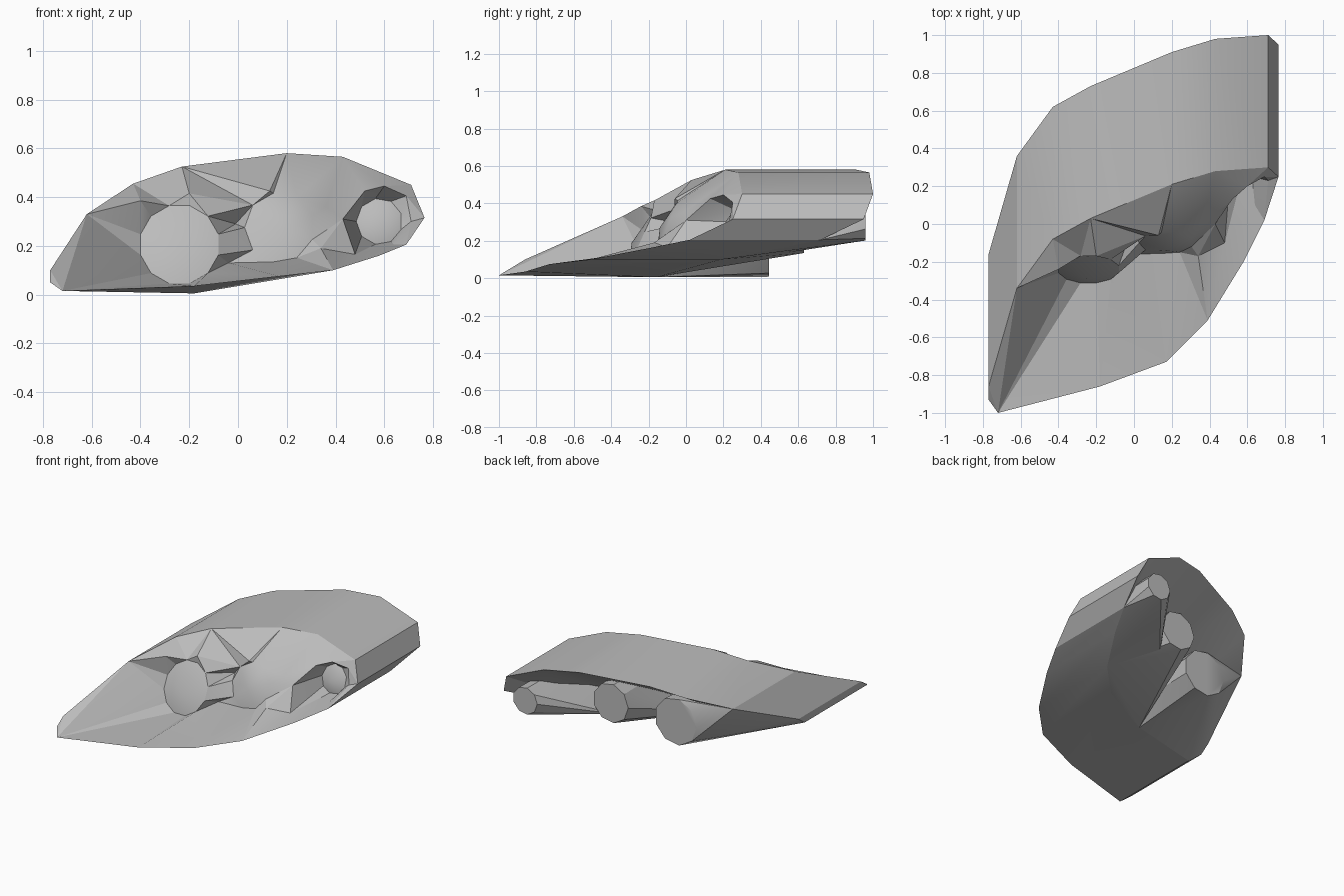
import bpy, bmesh, math
from mathutils import Vector
from mathutils.geometry import delaunay_2d_cdt

cube = bpy.data.objects.get("Cube")
if cube:
    bpy.data.objects.remove(cube, do_unlink=True)

grey = bpy.data.materials.new("plain_grey")
grey.use_nodes = True
grey.diffuse_color = (0.5, 0.5, 0.5, 1)
grey.node_tree.nodes["Principled BSDF"].inputs["Base Color"].default_value = (0.5, 0.5, 0.5, 1)

DEPTH = 0.70

# Rim of the slanted front opening, anticlockwise seen from the front
RIM = [Vector(p) for p in (
    (-.77, -.93, .05), (-.72, -1, .015), (-.18, -.86, .035), (.17, -.73, .075),
    (.39, -.51, .10), (.58, -.2, .16), (.69, .02, .205), (.765, .25, .315),
    (.71, .30, .45), (.43, .28, .565), (.2, .21, .58), (-.23, .03, .525),
    (-.43, -.08, .455), (-.62, -.34, .33), (-.77, -.86, .1))]
BACK_RIM = [p + Vector((0, DEPTH, 0)) for p in RIM]
BACK_RIM[2].z = .005


def ring(x, y, z, r, n=9, tilt=0):
    """Circle facing the front, its top leaning back by the tilt."""
    points = []
    for i in range(n):
        a = math.tau * (i + .5) / n
        rise = r * math.sin(a)
        points.append(Vector((x + r * math.cos(a), y + tilt * rise, z + rise)))
    return points


def finish(bm, name):
    bmesh.ops.remove_doubles(bm, verts=bm.verts, dist=.0005)
    bmesh.ops.recalc_face_normals(bm, faces=bm.faces)
    mesh = bpy.data.meshes.new(name)
    bm.to_mesh(mesh)
    bm.free()
    mesh.materials.append(grey)
    obj = bpy.data.objects.new(name, mesh)
    bpy.context.collection.objects.link(obj)
    bpy.ops.object.select_all(action='DESELECT')
    obj.select_set(True)
    bpy.context.view_layer.objects.active = obj
    bpy.ops.object.shade_smooth_by_angle(angle=math.radians(23))


def patch(bm, rim, loops=(), points=()):
    """Fill a rim with a relief that passes through inner loops and points."""
    verts, edges = list(rim), []
    for loop in loops:
        start, n = len(verts), len(loop)
        edges += [(start + i, start + (i + 1) % n) for i in range(n)]
        verts += loop
    verts += [Vector(p) for p in points]
    flat = [Vector((v.x, v.z)) for v in verts]
    out, _, tris, origin, _, _ = delaunay_2d_cdt(
        flat, edges, [list(range(len(rim)))], 1, 1e-5)
    made = []
    for p, src in zip(out, origin):
        depth = verts[src[0]].y if src else 0
        made.append(bm.verts.new((p.x, depth, p.y)))
    for t in tris:
        bm.faces.new([made[i] for i in t])


# Hull: outer shell, sculpted front and slanted back
bm = bmesh.new()
for i in range(len(RIM)):
    j = (i + 1) % len(RIM)
    bm.faces.new([bm.verts.new(p) for p in (RIM[i], RIM[j], BACK_RIM[j], BACK_RIM[i])])

hood = [Vector(p) for p in (
    (.34, -.17, .19), (.43, .0, .31), (.52, .13, .425), (.60, .2, .445),
    (.69, .25, .405), (.71, .23, .30), (.64, .1, .205), (.48, -.1, .165))]
intakes = [ring(-.24, -.24, .205, .165, 12, .45), ring(.17, -.10, .275, .143, 9, .4),
           ring(.58, .25, .30, .095, 9, .3), hood]
relief = [
    (-.25, -.29, .19), (.17, -.14, .27), (.58, .21, .30),   # domed intake centres
    (-.40, -.24, .385), (-.20, -.17, .415), (.13, -.06, .425),  # overhanging brow
    (-.01, -.02, .29), (-.04, -.16, .13),                   # gap between intakes
    (.36, .0, .36)]                                         # wall beside the middle intake
patch(bm, RIM, intakes, relief)
patch(bm, BACK_RIM)
finish(bm, "hull")


# Nacelles running out under the back overhang, faired into the hull floor
def nacelle(name, front, back, fairing):
    bm = bmesh.new()
    for p in front + back + fairing:
        bm.verts.new(p)
    bmesh.ops.convex_hull(bm, input=bm.verts)
    loose = [v for v in bm.verts if not v.link_faces]
    bmesh.ops.delete(bm, geom=loose, context='VERTS')
    bmesh.ops.dissolve_limit(bm, angle_limit=.02, verts=bm.verts, edges=bm.edges)
    finish(bm, name)


floor_end = Vector((.2, .5, .13))
nacelle("large_nacelle", ring(-.24, -.1, .18, .14), ring(-.23, .445, .17, .165),
        [BACK_RIM[i] for i in (0, 1, 2, -1, -2)])
nacelle("middle_nacelle", ring(.17, .0, .27, .13), ring(.15, .63, .27, .138), BACK_RIM[2:5])
nacelle("small_nacelle", ring(.58, .35, .30, .09), ring(.59, .96, .295, .095),
        BACK_RIM[4:7] + [floor_end])
